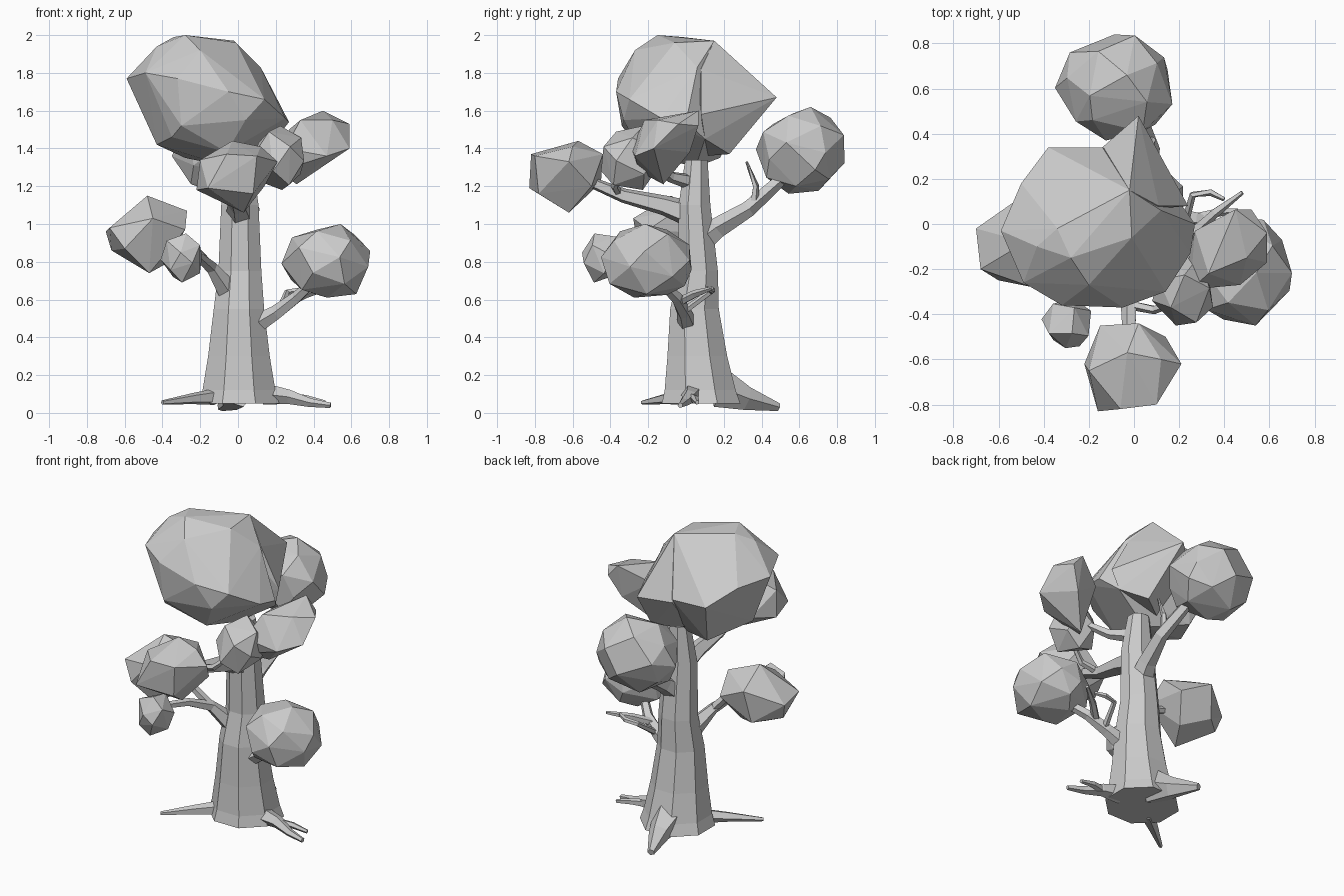
import bpy, bmesh, math, random
from mathutils import Vector


def finish(name, bm):
    bmesh.ops.recalc_face_normals(bm, faces=bm.faces)
    me = bpy.data.meshes.new(name)
    bm.to_mesh(me)
    bm.free()
    ob = bpy.data.objects.new(name, me)
    bpy.context.collection.objects.link(ob)
    return ob


def hull(name, pts):
    bm = bmesh.new()
    for p in pts:
        bm.verts.new(p)
    res = bmesh.ops.convex_hull(bm, input=bm.verts)
    junk = {v for v in res["geom_interior"] + res["geom_unused"]
            if isinstance(v, bmesh.types.BMVert)}
    bmesh.ops.delete(bm, geom=list(junk), context='VERTS')
    return finish(name, bm)


def blob(name, lo, hi, n, seed):
    """Faceted leaf clump: jittered sphere points, fitted to a box, hulled."""
    rng = random.Random(seed)
    pts = []
    for i in range(n):
        z = 1 - (2 * i + 1) / n
        a = i * 2.39996 + rng.uniform(-.2, .2) + seed
        r = math.sqrt(1 - z * z)
        pts.append(Vector((r * math.cos(a), r * math.sin(a), z)) * rng.uniform(.95, 1.08))
    for k in range(3):
        a, b = min(p[k] for p in pts), max(p[k] for p in pts)
        for p in pts:
            p[k] = lo[k] + (p[k] - a) / (b - a) * (hi[k] - lo[k])
    return hull(name, pts)


def loft(name, rings):
    bm = bmesh.new()
    loops = [[bm.verts.new(p) for p in r] for r in rings]
    n = len(loops[0])
    for a, b in zip(loops, loops[1:]):
        for i in range(n):
            j = (i + 1) % n
            bm.faces.new((a[i], a[j], b[j], b[i]))
    bm.faces.new(loops[0])
    bm.faces.new(loops[-1])
    return finish(name, bm)


def limb(name, path, sides=5):
    """Tapered limb through (x, y, z, radius) points."""
    pts = [Vector(p[:3]) for p in path]
    rings = []
    for i, p in enumerate(pts):
        d = (pts[min(i + 1, len(pts) - 1)] - pts[max(i - 1, 0)]).normalized()
        u = d.cross(Vector((0, 0, 1)) if abs(d.z) < .95 else Vector((1, 0, 0))).normalized()
        v = d.cross(u)
        rings.append([p + path[i][3] * (u * math.cos(t) + v * math.sin(t))
                      for t in (2 * math.pi * k / sides for k in range(sides))])
    return loft(name, rings)


# Trunk: flared eight-sided rings (z, centre x, centre y, radius x, radius y)
trunk = [(.05, .005, .08, .215, .21), (.12, .005, .075, .195, .19), (.3, .005, .06, .165, .16),
         (.55, .005, .045, .135, .13), (.75, .01, .065, .115, .105),
         (1.1, .01, .045, .10, .085), (1.34, .01, .055, .065, .06)]
loft("trunk", [[(cx + 1.07 * rx * math.cos((k + .5) * math.pi / 4),
                 cy + 1.07 * ry * math.sin((k + .5) * math.pi / 4), z)
                for k in range(8)] for z, cx, cy, rx, ry in trunk])

# Roots
limb("root_left", [(-.12, -.02, .085, .045), (-.24, -.11, .075, .03), (-.40, -.23, .055, .012)])
limb("root_right", [(.14, .03, .10, .06), (.27, .02, .085, .04), (.38, -.01, .055, .025), (.49, -.03, .04, .015)])
limb("root_right_fork", [(.26, .02, .08, .03), (.36, .05, .075, .02), (.46, .06, .055, .012)])
limb("root_back", [(-.01, .18, .13, .11), (-.03, .32, .075, .065), (-.09, .49, .03, .022)])

# Branches and twigs
limb("branch_right", [(.08, .01, .46, .055), (.2, -.01, .53, .04), (.31, -.05, .61, .033), (.43, -.16, .72, .025)])
limb("branch_right_twig", [(.27, -.03, .59, .025), (.36, .05, .63, .022), (.48, .14, .66, .01)])
limb("branch_right_small_twig", [(.22, -.01, .54, .02), (.26, .13, .64, .016), (.34, .14, .65, .016), (.40, .11, .66, .01)])
limb("branch_left", [(-.06, .0, .66, .06), (-.14, -.08, .77, .035), (-.21, -.22, .83, .025), (-.29, -.40, .85, .02)])
limb("branch_left_fork", [(-.14, -.08, .77, .028), (-.25, -.12, .89, .025), (-.42, -.10, .93, .02)])
limb("branch_front", [(.01, .03, 1.05, .075), (.0, -.12, 1.1, .055), (-.02, -.33, 1.15, .04), (-.02, -.5, 1.22, .03)])
limb("branch_front_twig", [(-.01, -.36, 1.17, .022), (.09, -.38, 1.2, .02), (.18, -.35, 1.28, .014)])
limb("branch_back", [(.01, .07, .90, .075), (.04, .17, .98, .058), (.07, .33, 1.08, .045), (.0, .54, 1.27, .032)])
limb("branch_back_twig", [(.07, .36, 1.1, .025), (.08, .37, 1.2, .018), (.08, .32, 1.33, .007)])
limb("branch_upper_right", [(.03, .04, 1.22, .045), (.12, -.08, 1.25, .03), (.24, -.2, 1.34, .02)])

# Large crown from its main corners, with the pointed lobe at the back
hull("crown", [
    (-.38, .34, 1.65), (-.14, .34, 1.64), (-.59, -.03, 1.77), (-.5, .18, 1.75),
    (-.28, -.15, 2.0), (-.34, -.02, 1.99), (-.01, -.06, 1.96), (-.02, .15, 1.97),
    (.12, .06, 1.83), (.27, .0, 1.54), (.25, -.13, 1.56), (-.2, -.27, 1.92),
    (.14, -.30, 1.66), (-.05, -.37, 1.7), (-.32, -.36, 1.77), (-.49, -.26, 1.8), (-.43, -.1, 1.94),
    (-.43, -.08, 1.42), (-.35, -.26, 1.46), (-.06, -.24, 1.38), (.04, -.33, 1.55),
    (-.28, .18, 1.35), (-.04, .05, 1.30), (.2, .1, 1.45), (-.3, -.34, 1.52)])
hull("crown_back_lobe", [
    (.02, .48, 1.67), (-.14, .34, 1.62), (-.02, .15, 1.97), (.11, .08, 1.82), (.24, .08, 1.58),
    (.08, .23, 1.37), (-.1, .1, 1.36), (.2, .1, 1.45), (-.1, .05, 1.9)])

# Tilted clumps from their corners
hull("leaf_clump_upper_right", [
    (.45, .065, 1.6), (.52, .065, 1.52), (.59, -.04, 1.53), (.59, -.17, 1.40), (.33, -.22, 1.55),
    (.47, -.27, 1.36), (.25, -.29, 1.40), (.27, -.03, 1.5), (.31, -.12, 1.21), (.45, .02, 1.38),
    (.22, -.25, 1.28), (.5, -.15, 1.55)])
hull("leaf_clump_left", [
    (-.48, -.08, 1.15), (-.27, -.05, 1.07), (-.28, -.2, .97), (-.45, -.28, 1.03), (-.68, -.2, .98),
    (-.70, -.02, .96), (-.5, .12, 1.05), (-.3, .08, .95), (-.67, -.05, .86), (-.47, -.18, .74),
    (-.38, -.03, .79), (-.53, .08, .84), (-.6, -.25, .87)])
hull("leaf_clump_front", [
    (-.03, -.57, 1.44), (-.2, -.65, 1.34), (-.16, -.83, 1.19), (.1, -.8, 1.36), (.21, -.62, 1.33),
    (.02, -.44, 1.37), (-.15, -.45, 1.22), (.03, -.62, 1.06), (.14, -.5, 1.2), (-.22, -.62, 1.18),
    (-.06, -.82, 1.37), (.12, -.6, 1.41), (.08, -.78, 1.16)])

# Rounder leaf clumps
for name, lo, hi, n, seed in [
        ("leaf_clump_back", (-.35, .37, 1.16), (.17, .84, 1.62), 26, 1),
        ("leaf_clump_left_small", (-.41, -.55, .69), (-.19, -.33, .95), 14, 5),
        ("leaf_clump_right", (.23, -.45, .61), (.70, .03, 1.0), 24, 6),
        ("leaf_clump_upper_small", (.08, -.45, 1.18), (.35, -.14, 1.52), 14, 8)]:
    blob(name, lo, hi, n, seed)
